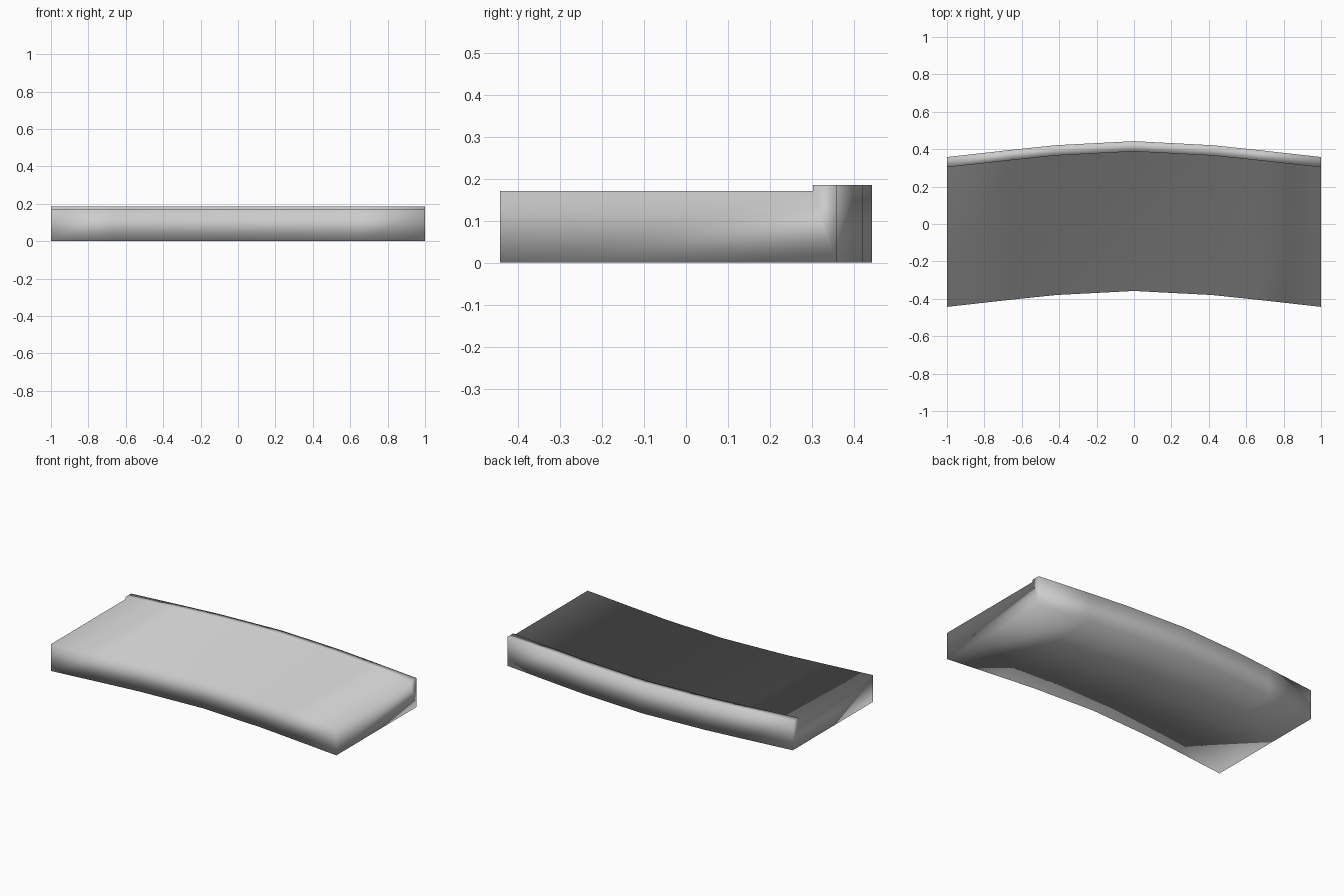
import bpy, bmesh

if "Cube" in bpy.data.objects:
    bpy.data.objects.remove(bpy.data.objects["Cube"])

# Stations along the length: (x, backward sag of the curve)
half = [(0.42, 0.022), (0.66, 0.047), (1.0, 0.085)]
stations = [(-x, s) for x, s in reversed(half)] + [(0.0, 0.0)] + half

# Cross-section (y, z) at the middle: flat slab with a low lip along the back
profile = [(-0.358, 0.0), (-0.358, 0.171), (0.388, 0.171),
           (0.388, 0.185), (0.443, 0.185), (0.443, 0.0)]


def sweep(name, profile, stations):
    bm = bmesh.new()
    rings = [[bm.verts.new((x, y - sag, z)) for y, z in profile]
             for x, sag in stations]
    n = len(profile)
    for a, b in zip(rings, rings[1:]):
        for i in range(n):
            j = (i + 1) % n
            bm.faces.new((a[i], a[j], b[j], b[i]))
    bm.faces.new(rings[0])
    bm.faces.new(rings[-1][::-1])
    bmesh.ops.recalc_face_normals(bm, faces=bm.faces)
    for f in bm.faces:
        f.smooth = True
    mesh = bpy.data.meshes.new(name)
    bm.to_mesh(mesh)
    bm.free()
    obj = bpy.data.objects.new(name, mesh)
    bpy.context.collection.objects.link(obj)
    return obj


# Curved slab with back lip, softly shaded all over
sweep("curved_slab", profile, stations)
